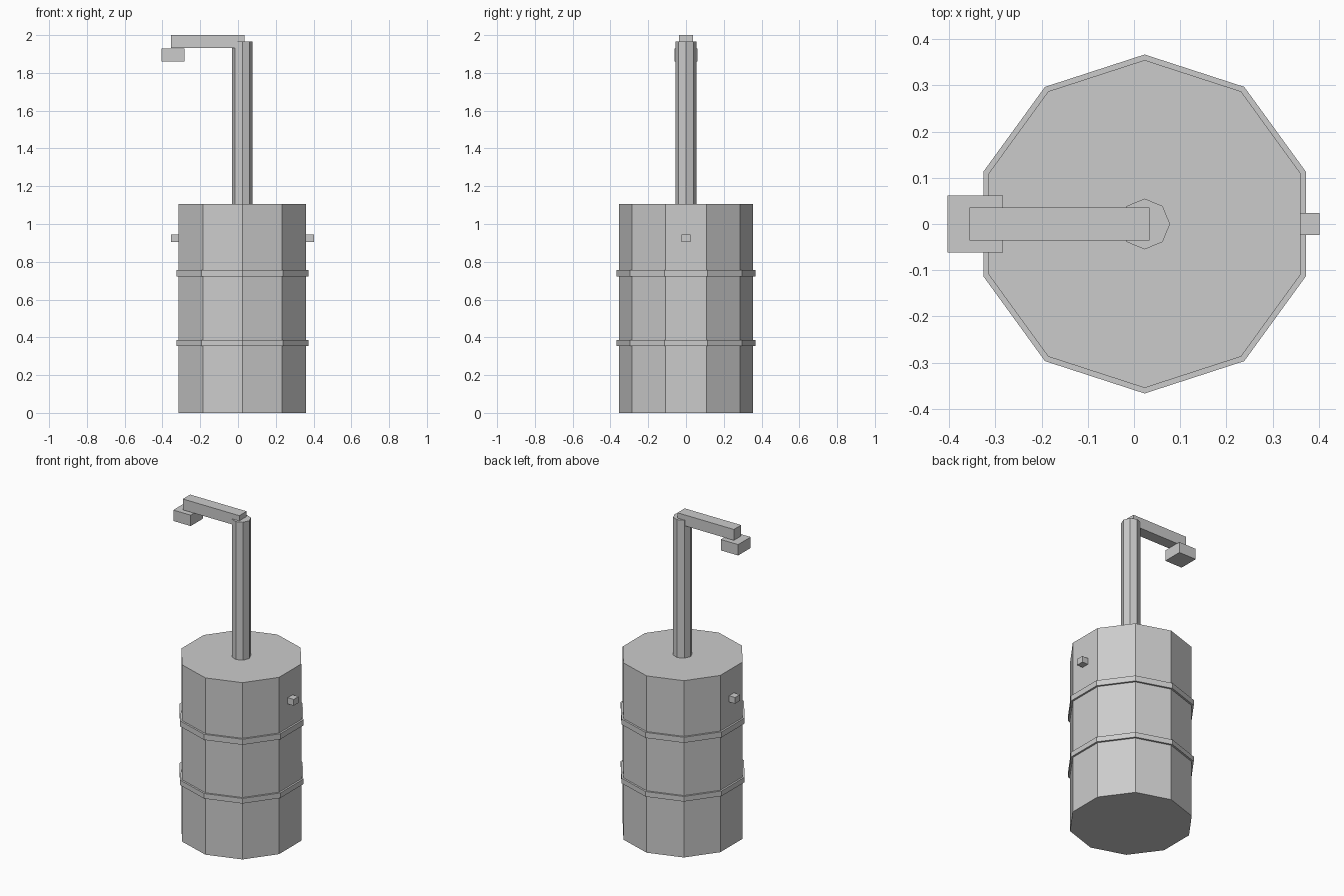
import bpy, math

if "Cube" in bpy.data.objects:
    bpy.data.objects.remove(bpy.data.objects["Cube"])

CX = 0.023  # barrel and pole axis

grey = bpy.data.materials.new("light_grey")
grey.diffuse_color = (0.6, 0.6, 0.6, 1)
grey.use_nodes = True
grey.node_tree.nodes["Principled BSDF"].inputs["Base Color"].default_value = grey.diffuse_color


def finish(name):
    ob = bpy.context.object
    ob.name = name
    ob.data.materials.append(grey)
    return ob


def prism(name, sides, radius, z0, z1, turn):
    bpy.ops.mesh.primitive_cylinder_add(vertices=sides, radius=radius, depth=z1 - z0,
                                        location=(CX, 0, (z0 + z1) / 2),
                                        rotation=(0, 0, turn))
    return finish(name)


def box(name, x, y, z):
    bpy.ops.mesh.primitive_cube_add(size=1, location=[(a + b) / 2 for a, b in (x, y, z)])
    ob = finish(name)
    ob.scale = [b - a for a, b in (x, y, z)]
    bpy.ops.object.transform_apply(location=False, rotation=False, scale=True)
    return ob


# Ten-sided barrel with two raised hoops
prism("barrel", 10, 0.355, 0, 1.105, 0)
prism("lower_hoop", 10, 0.367, 0.355, 0.387, 0)
prism("upper_hoop", 10, 0.367, 0.722, 0.757, 0)

# Side lugs
for side, name in ((-1, "left_lug"), (1, "right_lug")):
    xs = sorted((CX + side * 0.33, CX + side * 0.379))
    box(name, xs, (-0.024, 0.024), (0.906, 0.945))

# Pole, overhanging arm and end block
prism("pole", 8, 0.055, 1.09, 1.967, 0)
box("arm", (-0.356, 0.034), (-0.036, 0.036), (1.932, 2.0))
box("arm_head", (-0.404, -0.284), (-0.062, 0.062), (1.86, 1.928))
